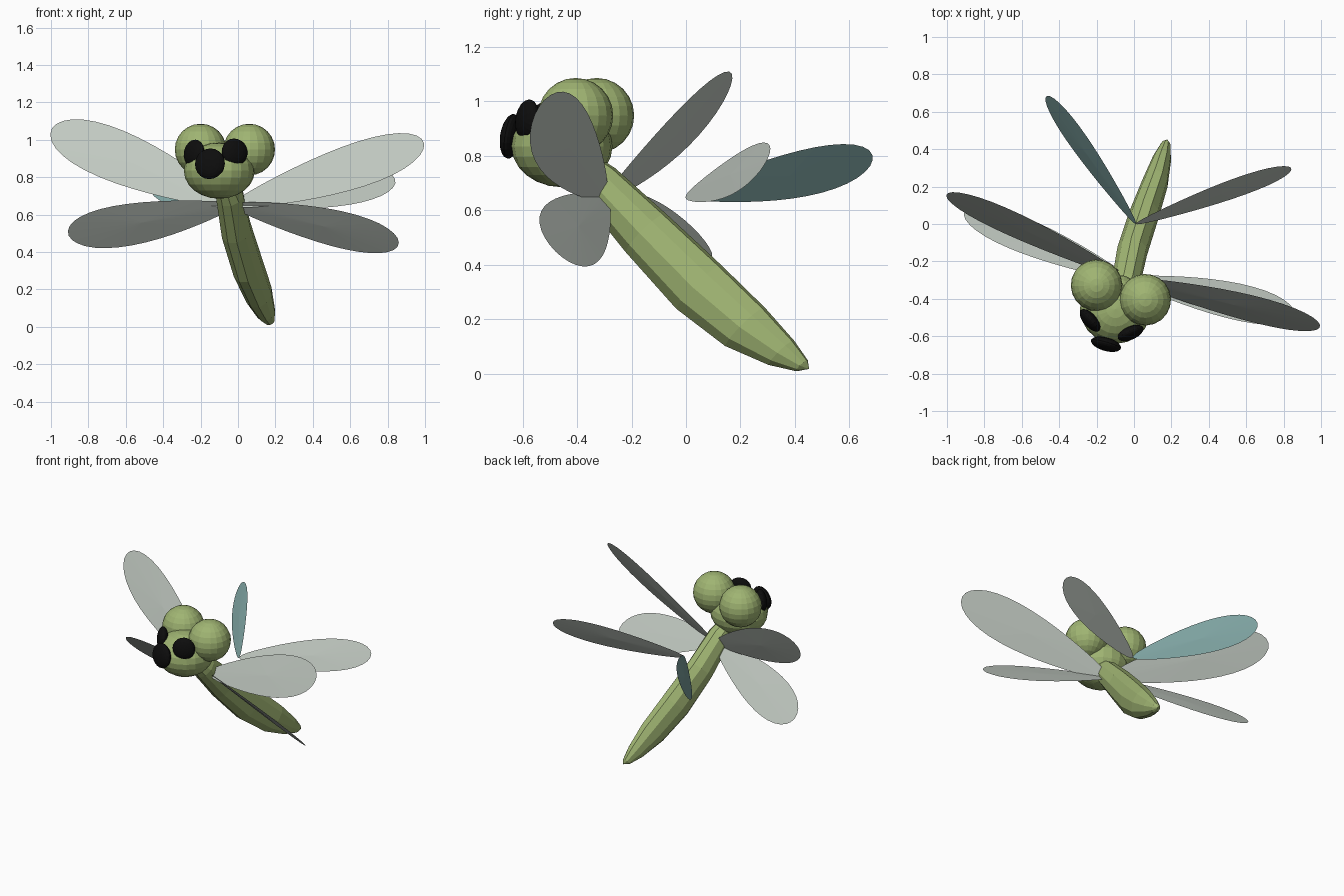
import bpy
import bmesh
import math
from mathutils import Vector, Matrix

cube = bpy.data.objects.get("Cube")
if cube:
    bpy.data.objects.remove(cube, do_unlink=True)


def material(name, rgb):
    mat = bpy.data.materials.new(name)
    mat.use_nodes = True
    color = (*rgb, 1.0)
    mat.diffuse_color = color
    mat.node_tree.nodes["Principled BSDF"].inputs["Base Color"].default_value = color
    return mat


GREEN = material("leaf green", (0.35, 0.46, 0.17))
BLACK = material("black", (0.004, 0.004, 0.004))
GREY = material("pale grey", (0.53, 0.58, 0.53))
TEAL = material("soft teal", (0.24, 0.42, 0.41))


def finish(bm, name, mat):
    bmesh.ops.recalc_face_normals(bm, faces=bm.faces)
    mesh = bpy.data.meshes.new(name)
    bm.to_mesh(mesh)
    bm.free()
    mesh.materials.append(mat)
    obj = bpy.data.objects.new(name, mesh)
    bpy.context.collection.objects.link(obj)
    return obj


def ellipsoid(name, center, radii, mat, rotation=Matrix(), segments=20, rings=12):
    bm = bmesh.new()
    place = Matrix.Translation(center) @ rotation @ Matrix.Diagonal((*radii, 1))
    bmesh.ops.create_uvsphere(bm, u_segments=segments, v_segments=rings,
                              radius=1, matrix=place)
    return finish(bm, name, mat)


# Head and the two large bulbs on top
turn = Matrix.Rotation(math.radians(-16), 4, "Z")
ellipsoid("head", (-0.10, -0.455, 0.835), (0.19, 0.185, 0.15), GREEN, turn)
ellipsoid("bulb_right", (-0.20, -0.328, 0.948), (0.138,) * 3, GREEN, turn)
ellipsoid("bulb_left", (0.06, -0.405, 0.948), (0.138,) * 3, GREEN, turn)

# Three black discs on the face, each facing outward
discs = {
    "face_disc_middle": ((-0.15, -0.643, 0.872), (-0.26, -0.95, 0.15)),
    "face_disc_right": ((-0.235, -0.515, 0.928), (-0.75, -0.66, 0.15)),
    "face_disc_left": ((-0.018, -0.583, 0.934), (0.40, -0.90, 0.15)),
}
for name, (center, normal) in discs.items():
    aim = Vector(normal).to_track_quat("Z", "Y").to_matrix().to_4x4()
    size = 0.083 if "middle" in name else 0.074
    ellipsoid(name, center, (size, size, 0.034), BLACK, aim)

# Tapered body lofted along its path: centre, half width, half depth
path = [
    ((-0.07, -0.39, 0.77), 0.06, 0.06),
    ((-0.045, -0.32, 0.70), 0.077, 0.082),
    ((-0.01, -0.147, 0.517), 0.082, 0.104),
    ((0.053, 0.048, 0.318), 0.08, 0.118),
    ((0.112, 0.217, 0.172), 0.07, 0.104),
    ((0.15, 0.35, 0.077), 0.05, 0.066),
    ((0.17, 0.425, 0.03), 0.026, 0.03),
]
side = Vector((0.95, -0.3, 0)).normalized()
upward = Vector((0.2, 0.68, 0.7)).normalized()
SIDES = 10
bm = bmesh.new()
loops = []
for center, width, depth in path:
    loop = []
    for i in range(SIDES):
        a = math.tau * i / SIDES
        loop.append(bm.verts.new(Vector(center) + side * width * math.cos(a)
                                 + upward * depth * math.sin(a)))
    loops.append(loop)
for low, high in zip(loops, loops[1:]):
    for i in range(SIDES):
        j = (i + 1) % SIDES
        bm.faces.new((low[i], low[j], high[j], high[i]))
bm.faces.new(loops[0])
tip = bm.verts.new((0.178, 0.452, 0.018))
for i in range(SIDES):
    bm.faces.new((loops[-1][i], loops[-1][(i + 1) % SIDES], tip))
finish(bm, "body", GREEN)


# Petal wings: thin lens fanned from the centre, narrow at the root
def wing(name, root, end, spread, mat, count=36):
    root, spread = Vector(root), Vector(spread)
    length = Vector(end) - root
    lift = length.cross(spread).normalized() * 0.004
    bm = bmesh.new()
    rim = []
    for i in range(count):
        a = math.tau * i / count
        t = (1 - math.cos(a)) / 2
        w = math.sin(a) * (0.4 + 0.6 * t) / 0.755
        rim.append(bm.verts.new(root + length * t + spread * w))
    for sign in (1, -1):
        hub = bm.verts.new(root + length * 0.55 + lift * sign)
        for i in range(count):
            bm.faces.new((rim[i], rim[(i + 1) % count], hub))
    finish(bm, name, mat)


front_root = (-0.03, -0.295, 0.65)
rear_root = (0.01, 0.0, 0.655)
wing("upper_wing_right", front_root, (-0.995, 0.165, 1.06), (0.071, 0.038, 0.121), GREY)
wing("upper_wing_left", front_root, (0.995, -0.54, 0.98), (-0.02, 0.077, 0.119), GREY)
wing("lower_wing_right", front_root, (-0.905, 0.07, 0.487), (-0.05, -0.08, 0.105), GREY)
wing("lower_wing_left", front_root, (0.86, -0.48, 0.45), (0, -0.1, 0.1), GREY)
wing("rear_wing_right", rear_root, (-0.465, 0.685, 0.785), (0.05, 0.016, 0.09), TEAL)
wing("rear_wing_left", rear_root, (0.84, 0.30, 0.79), (-0.032, 0.042, 0.092), GREY)
